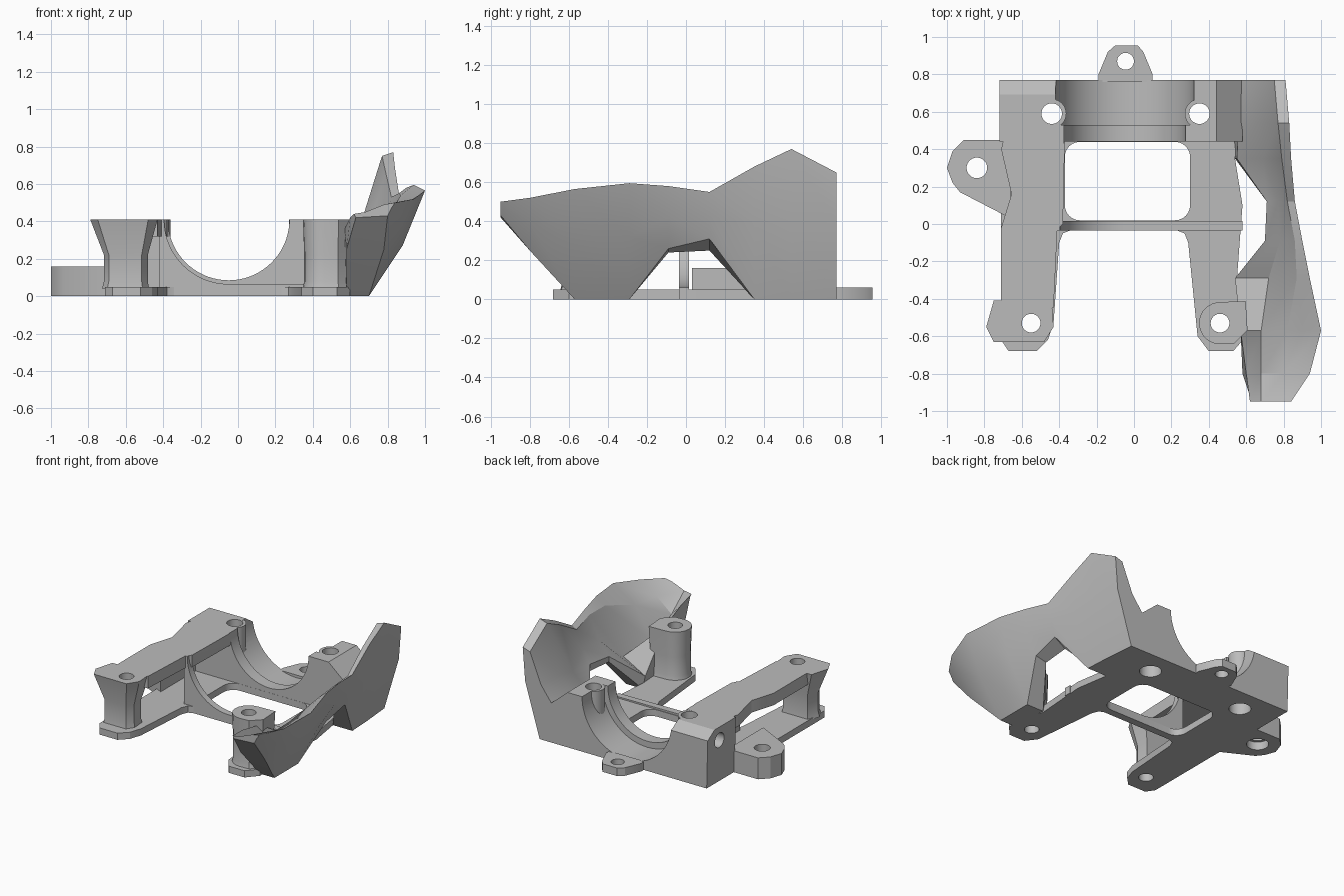
import bpy
import bmesh
import math

cube = bpy.data.objects.get("Cube")
if cube:
    bpy.data.objects.remove(cube, do_unlink=True)

GREY = (0.5, 0.5, 0.5, 1.0)
grey = bpy.data.materials.new("plain grey")
grey.use_nodes = True
grey.diffuse_color = GREY
grey.node_tree.nodes["Principled BSDF"].inputs["Base Color"].default_value = GREY


def make_object(name, rings):
    """Loft equal rings of points into a closed solid."""
    bm = bmesh.new()
    loops = [[bm.verts.new(point) for point in ring] for ring in rings]
    count = len(loops[0])
    for lower, upper in zip(loops, loops[1:]):
        for i in range(count):
            j = (i + 1) % count
            bm.faces.new((lower[i], lower[j], upper[j], upper[i]))
    bm.faces.new(loops[0])
    bm.faces.new(loops[-1])
    bmesh.ops.recalc_face_normals(bm, faces=bm.faces)
    mesh = bpy.data.meshes.new(name)
    bm.to_mesh(mesh)
    bm.free()
    mesh.materials.append(grey)
    obj = bpy.data.objects.new(name, mesh)
    bpy.context.collection.objects.link(obj)
    return obj


def slab(name, outline, bottom, top):
    return make_object(name, [[(x, y, z) for x, y in outline] for z in (bottom, top)])


def wall(name, outline, front, back):
    return make_object(name, [[(x, y, z) for x, z in outline] for y in (front, back)])


def bar(name, outline, right, left):
    return make_object(name, [[(x, y, z) for y, z in outline] for x in (right, left)])


def tapered_post(name, outline, centre, levels):
    """Outline scaled about a centre at each (height, scale) level."""
    cx, cy = centre
    rings = [[(cx + (x - cx) * s, cy + (y - cy) * s, z) for x, y in outline]
             for z, s in levels]
    return make_object(name, rings)


def arc(centre, radius, start, end, steps):
    angles = [math.radians(start + (end - start) * i / steps) for i in range(steps + 1)]
    return [(centre[0] + radius * math.cos(a), centre[1] + radius * math.sin(a))
            for a in angles]


def rounded_box(left, right, front, back, radius):
    corners = [(right - radius, back - radius, 0), (left + radius, back - radius, 90),
               (left + radius, front + radius, 180), (right - radius, front + radius, 270)]
    return [p for x, y, a in corners for p in arc((x, y), radius, a, a + 90, 6)]


def cut(obj, cutters):
    """Subtract each cutter, bake the result and discard the cutter."""
    for cutter in cutters:
        cutter.hide_render = True
        mod = obj.modifiers.new("cut", "BOOLEAN")
        mod.operation = "DIFFERENCE"
        mod.solver = "EXACT"
        mod.object = cutter
    bpy.context.view_layer.update()
    graph = bpy.context.evaluated_depsgraph_get()
    mesh = bpy.data.meshes.new_from_object(obj.evaluated_get(graph))
    obj.modifiers.clear()
    obj.data = mesh
    for cutter in cutters:
        bpy.data.objects.remove(cutter, do_unlink=True)


def drill(centre, radius, bottom=-0.1, top=0.6):
    return slab("drill", arc(centre, radius, 0, 350, 35), bottom, top)


LEFT_FOOT, RIGHT_FOOT = (-0.55, -0.53), (0.46, -0.53)
LEFT_BACK, RIGHT_BACK = (-0.44, 0.59), (0.35, 0.59)
LUG_HOLE, TAB_HOLE = (-0.84, 0.3), (-0.045, 0.87)
BORE = (-0.05, 0.41)

# Base plate with two front legs and a rounded window
base = slab("base_plate", [
    (-0.71, -0.62), (-0.67, -0.68), (-0.52, -0.68), (-0.46, -0.62), (-0.43, -0.53),
    (-0.4, -0.1), (-0.38, -0.05), (-0.33, -0.03), (0.22, -0.03), (0.27, -0.05),
    (0.29, -0.1), (0.34, -0.6), (0.4, -0.68), (0.53, -0.68), (0.6, -0.6),
    (0.6, -0.42), (0.55, -0.3), (0.57, -0.03), (0.58, 0.1), (0.54, 0.35),
    (0.56, 0.5), (-0.71, 0.5)], 0, 0.05)
cut(base, [slab("window", rounded_box(-0.37, 0.3, 0.02, 0.439, 0.08), -0.1, 0.2),
           drill(LEFT_FOOT, 0.05), drill(RIGHT_FOOT, 0.05),
           drill(LEFT_BACK, 0.075), drill(RIGHT_BACK, 0.075)])

# Rear cradle with a stepped half-round seat, screw holes and a bevelled back corner
cradle = wall("rear_cradle", [(-0.71, 0), (0.6, 0), (0.58, 0.29), (0.44, 0.41),
                              (-0.72, 0.41)], 0.44, 0.77)
cut(cradle, [wall("narrow_bore", arc(BORE, 0.325, 0, 355, 71), 0.3, 0.6),
             wall("wide_bore", arc(BORE, 0.37, 0, 355, 71), 0.53, 0.9),
             drill(LEFT_BACK, 0.055), drill(RIGHT_BACK, 0.055),
             drill(LEFT_BACK, 0.075, top=0.12), drill(RIGHT_BACK, 0.075, top=0.12),
             bar("side_drill", arc((0.63, 0.31), 0.055, 0, 345, 23), -0.9, -0.45),
             bar("bevel", [(0.69, 0.411), (0.78, 0.35), (0.8, 0.5), (0.69, 0.5)],
                 -0.9, -0.3)])

# Tubes that wrap the cradle screw holes
tubes = []
for side, spot in (("left", LEFT_BACK), ("right", RIGHT_BACK)):
    tube = slab(side + "_screw_tube", arc(spot, 0.078, 0, 350, 35), 0.12, 0.409)
    cut(tube, [drill(spot, 0.0549)])
    tubes.append(tube)

# Thin arched rib across the middle
rib = wall("arched_rib", arc(BORE, 0.345, 180, 270, 20) +
           [(0.58, 0.06), (0.58, 0.0), (-0.42, 0.0), (-0.42, 0.41)], -0.035, 0.015)

# Raised side beam carried by the cradle, rib and left post
beam = slab("side_beam", [
    (-0.71, -0.45), (-0.43, -0.45), (-0.41, -0.03), (-0.38, 0.0), (-0.37, 0.46),
    (-0.68, 0.53), (-0.71, 0.4), (-0.655, 0.16), (-0.71, -0.02)], 0.32, 0.41)
cut(beam, [wall("seat_clearance", arc(BORE, 0.325, 0, 355, 71), 0.43, 0.6)])

# Front posts
left_outline = [(-0.71, -0.41), (-0.75, -0.41), (-0.79, -0.55), (-0.75, -0.63),
                (-0.48, -0.63), (-0.43, -0.55), (-0.44, -0.41)]
left_post = tapered_post("left_front_post", left_outline, (-0.58, -0.51),
                         [(0.04, 0.7), (0.08, 0.65), (0.22, 0.65), (0.41, 1.0)])
cut(left_post, [drill(LEFT_FOOT, 0.05)])
right_outline = arc(RIGHT_FOOT, 0.115, 90, 270, 10) + [
    (0.54, -0.64), (0.61, -0.57), (0.6, -0.41)]
right_post = tapered_post("right_front_post", right_outline, RIGHT_FOOT,
                          [(0.04, 1.0), (0.08, 0.92), (0.22, 0.92), (0.41, 0.98)])
cut(right_post, [drill(RIGHT_FOOT, 0.05)])

# Screw lug on the side and screw tab at the back
lug = slab("side_lug", [(-0.66, 0.45), (-0.91, 0.45), (-0.97, 0.39), (-1.0, 0.3),
                        (-0.97, 0.22), (-0.93, 0.17), (-0.66, 0.03)], 0, 0.16)
cut(lug, [drill(LUG_HOLE, 0.055), drill(LUG_HOLE, 0.075, top=0.06)])
tab = slab("rear_tab", [(-0.19, 0.76), (-0.19, 0.8), (-0.14, 0.92), (-0.1, 0.955),
                        (0.02, 0.955), (0.05, 0.92), (0.1, 0.8), (0.1, 0.76)], 0, 0.06)
cut(tab, [drill(TAB_HOLE, 0.045)])

# Flared guard: outer top, middle, bottom, then inner bottom, lip, hollow, top
sections = {
    -0.95: [(.84, .5), (.82, .47), (.8, .43), (.63, .42), (.62, .44), (.68, .45), (.78, .49)],
    -0.8: [(.94, .52), (.88, .4), (.78, .25), (.58, .25), (.6, .42), (.68, .33), (.8, .43)],
    -0.57: [(1, .565), (.88, .27), (.7, 0), (.58, 0), (.57, .36), (.68, .22), (.82, .45)],
    -0.29: [(.94, .595), (.87, .32), (.7, 0), (.56, 0), (.54, .1), (.72, .2), (.87, .54)],
    -0.09: [(.9, .58), (.87, .42), (.79, .26), (.7, .24), (.7, .28), (.78, .38), (.86, .55)],
    0.12: [(.86, .55), (.83, .42), (.8, .31), (.71, .25), (.71, .3), (.77, .4), (.82, .53)],
    0.35: [(.84, .68), (.81, .4), (.7, 0), (.54, 0), (.55, .2), (.69, .34), (.79, .66)],
    0.54: [(.83, .77), (.8, .4), (.69, 0), (.52, 0), (.56, .28), (.66, .4), (.77, .75)],
    0.77: [(.81, .65), (.79, .4), (.67, 0), (.5, 0), (.57, .29), (.66, .41), (.75, .63)],
}
guard = make_object("side_guard", [[(x, y, z) for x, z in ring]
                                   for y, ring in sections.items()])

# Smooth the round surfaces while keeping edges crisp
bpy.ops.object.select_all(action="DESELECT")
parts = [base, cradle, rib, beam, left_post, right_post, lug, tab, guard]
for part in parts + tubes:
    part.select_set(True)
bpy.context.view_layer.objects.active = cradle
bpy.ops.object.shade_smooth_by_angle(angle=math.radians(25))
